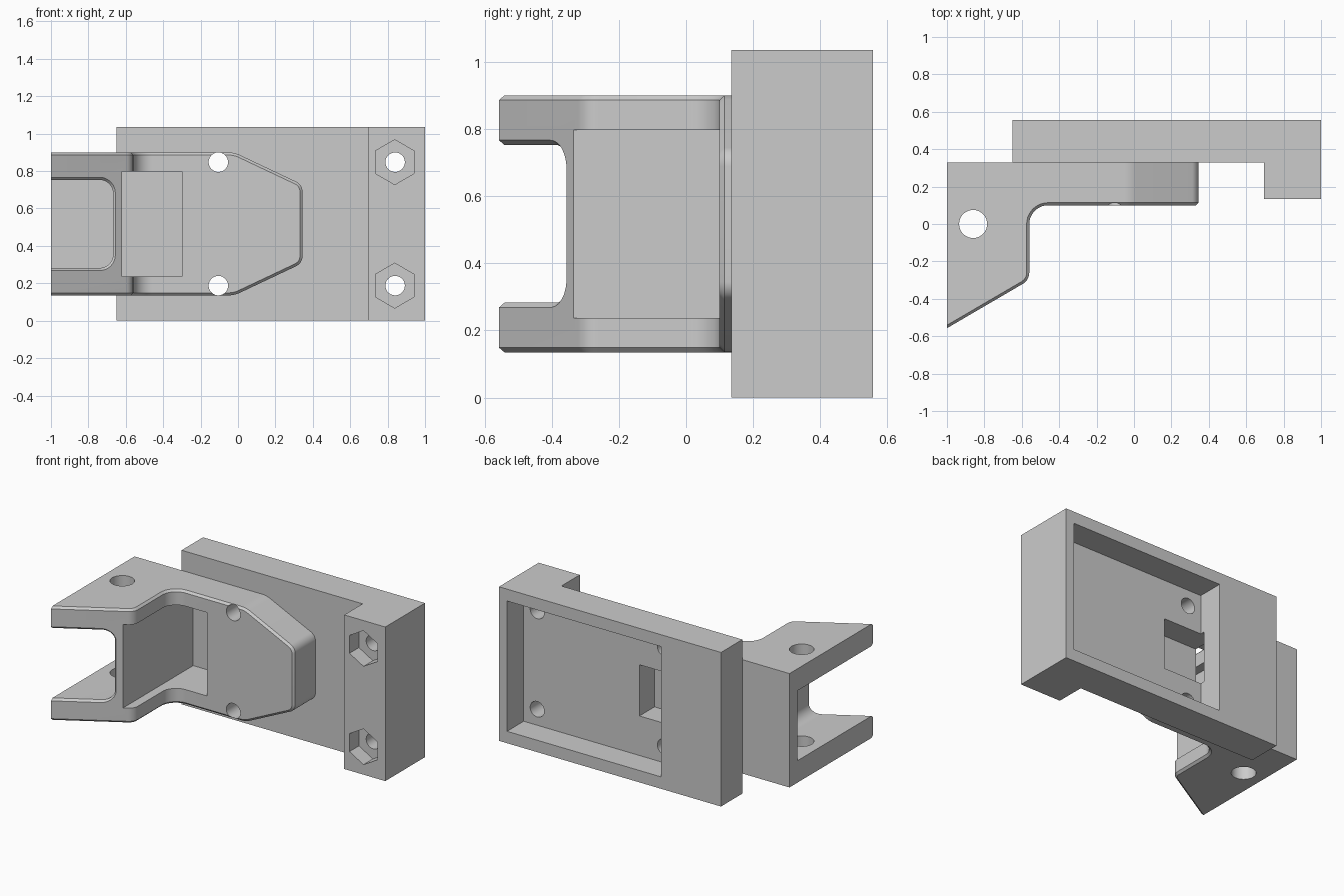
import bpy, bmesh, math
from mathutils import Vector

if "Cube" in bpy.data.objects:
    bpy.data.objects.remove(bpy.data.objects["Cube"])

MID = 0.5175          # mid height, the part is symmetric about it
PLATE_TOP = 2 * MID

grey = bpy.data.materials.new("plain_grey")
grey.use_nodes = True
colour = (0.6, 0.6, 0.6, 1)
grey.diffuse_color = colour
grey.node_tree.nodes["Principled BSDF"].inputs["Base Color"].default_value = colour


def rounded(corners, steps=8):
    """Outline from (a, b) or (a, b, radius) corners."""
    out = []
    for i, c in enumerate(corners):
        p = Vector(c[:2])
        if len(c) == 2:
            out.append(p)
            continue
        u = (Vector(corners[i - 1][:2]) - p).normalized()
        v = (Vector(corners[(i + 1) % len(corners)][:2]) - p).normalized()
        half = u.angle(v) / 2
        centre = p + (u + v).normalized() * c[2] / math.sin(half)
        reach = c[2] / math.tan(half)
        start, end = p + u * reach - centre, p + v * reach - centre
        for k in range(steps + 1):
            out.append(centre + start.lerp(end, k / steps).normalized() * c[2])
    return out


def circle(a, b, radius, sides=40, turn=0.0):
    angles = [turn + math.tau * k / sides for k in range(sides)]
    return [Vector((a + radius * math.cos(t), b + radius * math.sin(t))) for t in angles]


def prism(name, outline, axis, low, high):
    """Extrude an outline along z (outline in x, y) or y (outline in x, z)."""
    bm = bmesh.new()
    place = (lambda p: (p.x, p.y, low)) if axis == "z" else (lambda p: (p.x, low, p.y))
    face = bm.faces.new([bm.verts.new(place(p)) for p in outline])
    moved = bmesh.ops.extrude_face_region(bm, geom=[face], use_keep_orig=True)["geom"]
    shift = Vector((0, 0, high - low)) if axis == "z" else Vector((0, high - low, 0))
    bmesh.ops.translate(bm, verts=[g for g in moved if isinstance(g, bmesh.types.BMVert)], vec=shift)
    bmesh.ops.recalc_face_normals(bm, faces=bm.faces)
    mesh = bpy.data.meshes.new(name)
    bm.to_mesh(mesh)
    bm.free()
    mesh.materials.append(grey)
    obj = bpy.data.objects.new(name, mesh)
    bpy.context.collection.objects.link(obj)
    return obj


def box(name, x, y, z):
    return prism(name, rounded([(x[0], y[0]), (x[1], y[0]), (x[1], y[1]), (x[0], y[1])]), "z", *z)


def activate(obj):
    bpy.ops.object.select_all(action="DESELECT")
    obj.select_set(True)
    bpy.context.view_layer.objects.active = obj


def combine(obj, tools, operation="DIFFERENCE"):
    activate(obj)
    for tool in tools:
        mod = obj.modifiers.new("cut", "BOOLEAN")
        mod.operation, mod.solver, mod.object = operation, "EXACT", tool
        bpy.ops.object.modifier_apply(modifier=mod.name)


# Base plate with a thick foot at one end
plate = prism("mount_plate", rounded([(-0.65, 0.33), (0.695, 0.33), (0.695, 0.135), (1, 0.135),
                                      (1, 0.557), (-0.65, 0.557)]), "z", 0, PLATE_TOP)

# Hinge bracket: plan profile crossed with the tapered front outline
bracket = prism("hinge_bracket", rounded([(-1, 0.33), (-1, -0.557), (-0.56, -0.3, 0.07),
                                          (-0.56, 0.1, 0.1), (0.345, 0.1), (0.345, 0.33)]), "z", -0.2, 1.3)
low, high, tip = 0.135, 0.9, 0.21
outline = prism("outline_tool", rounded([(-1.2, low), (-0.02, low, 0.15), (0.345, MID - tip, 0.06),
                                         (0.345, MID + tip, 0.06), (-0.02, high, 0.15), (-1.2, high)]),
                "y", -1, 0.8)
combine(bracket, [outline], "INTERSECT")

# Slot between the two hinge ears
slot = prism("slot_cutter", rounded([(-1.2, MID - 0.235), (-0.668, MID - 0.235, 0.07),
                                     (-0.668, MID + 0.235, 0.07), (-1.2, MID + 0.235)]), "y", -1, 0.245)
combine(bracket, [slot])

# Narrow chamfer round the sharp front edges
bm = bmesh.new()
bm.from_mesh(bracket.data)
bmesh.ops.remove_doubles(bm, verts=bm.verts, dist=0.0005)
front = [e for e in bm.edges
         if len(e.link_faces) == 2 and e.calc_face_angle(0) > math.radians(40)
         and all(v.co.y < 0.2 for v in e.verts)
         and not all(v.co.x < -0.995 for v in e.verts)]
bmesh.ops.bevel(bm, geom=front, offset=0.014, segments=1, affect="EDGES", clamp_overlap=True)
bm.to_mesh(bracket.data)
bm.free()

# Cutters shared by both parts
recess = box("recess_cutter", (-0.62, -0.30), (-0.9, 0.41), (MID - 0.28, MID + 0.28))
channel = box("channel_cutter", (-0.4, 0.08), (0.22, 0.412), (MID - 0.172, MID + 0.172))
pocket = box("pocket_cutter", (-0.205, 0.94), (0.38, 0.8), (0.08, PLATE_TOP - 0.08))
pin = prism("pin_cutter", circle(-0.86, 0, 0.075), "z", -0.3, 1.4)
bores, nuts = [], []
for z in (MID - 0.33, MID + 0.33):
    bores += [prism("bore_cutter", circle(x, z, 0.052), "y", -0.5, 0.45) for x in (-0.105, 0.84)]
    nuts.append(prism("nut_cutter", circle(0.838, z, 0.12, 6, math.pi / 6), "y", 0, 0.235))

combine(bracket, [recess, channel, pin] + bores)
combine(plate, [pocket, recess, channel] + nuts + bores)

for obj in (plate, bracket):
    activate(obj)
    bpy.ops.object.shade_smooth_by_angle(angle=math.radians(30))

for tool in [outline, slot, recess, channel, pocket, pin] + bores + nuts:
    bpy.data.objects.remove(tool)
